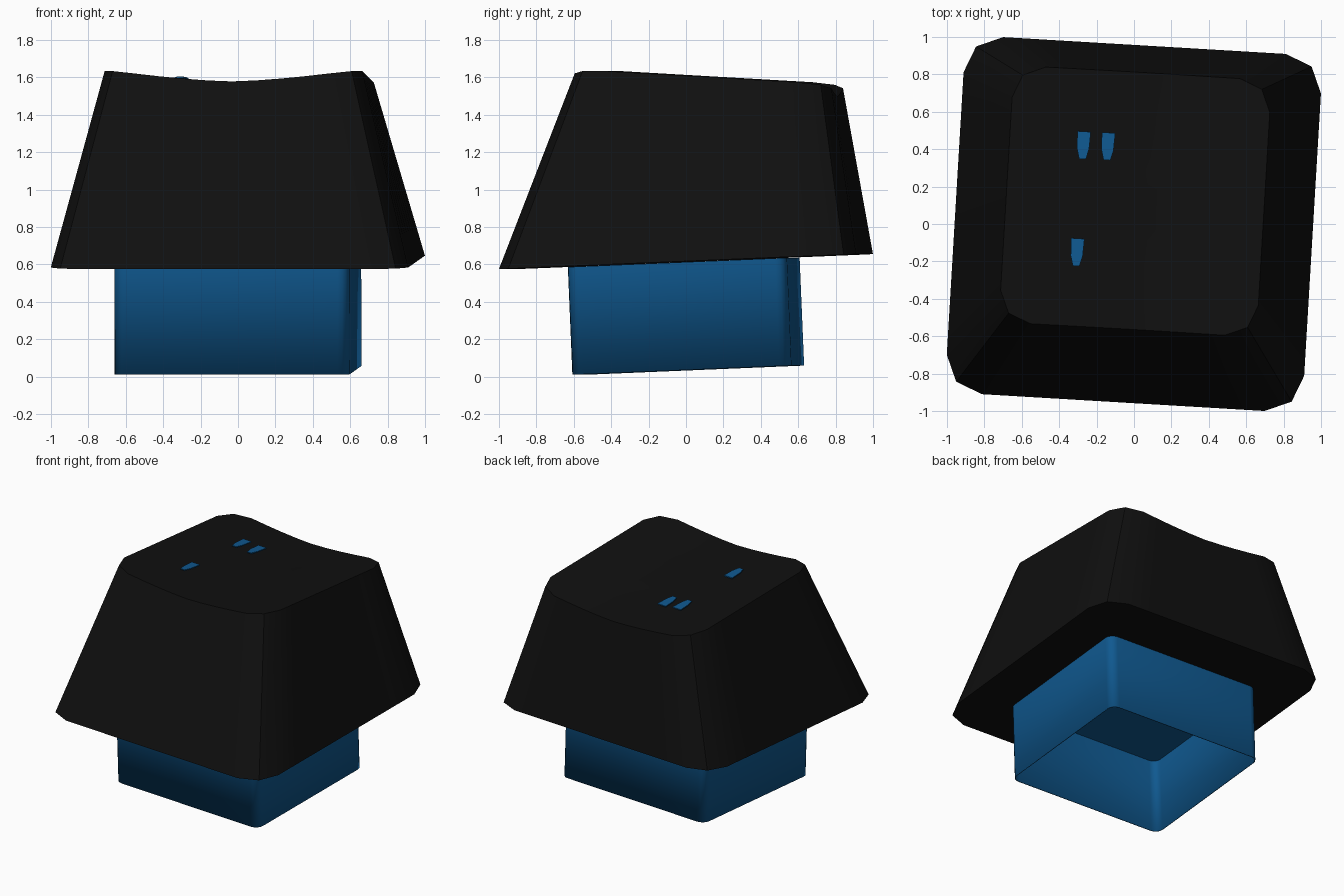
import bpy
import bmesh
from math import cos, sin, pi, radians
from mathutils import Matrix, Vector

if "Cube" in bpy.data.objects:
    bpy.data.objects.remove(bpy.data.objects["Cube"])

# The whole model is slightly turned and tilted
POSE = (Matrix.Translation((0, 0.012, 0.035))
        @ Matrix.Rotation(radians(-3.4), 4, 'Z')
        @ Matrix.Rotation(radians(2.4), 4, 'X'))
RIM = 0.58


def material(name, colour):
    mat = bpy.data.materials.new(name)
    mat.use_nodes = True
    mat.diffuse_color = colour
    bsdf = mat.node_tree.nodes["Principled BSDF"]
    bsdf.inputs["Base Color"].default_value = colour
    bsdf.inputs["Roughness"].default_value = 0.6
    return mat


BLACK = material("matte black", (0.005, 0.005, 0.005, 1))
BLUE = material("deep blue", (0.005, 0.1, 0.28, 1))


def outline(hx, hy, r, cy=0, corner=2, side=8):
    """Rounded rectangle with evenly divided sides, counter-clockwise."""
    arcs = []
    for q, (sx, sy) in enumerate([(1, 1), (-1, 1), (-1, -1), (1, -1)]):
        centre = Vector((sx * (hx - r), cy + sy * (hy - r)))
        angles = [(q + i / corner) * pi / 2 for i in range(corner + 1)]
        arcs.append([centre + r * Vector((cos(a), sin(a))) for a in angles])
    points = []
    for q, arc in enumerate(arcs):
        following = arcs[(q + 1) % 4][0]
        points += arc
        points += [arc[-1].lerp(following, i / side) for i in range(1, side)]
    return points


def loft(bm, rings):
    """Join rings of points with quads and return the vertex rings."""
    loops = [[bm.verts.new(p) for p in ring] for ring in rings]
    for a, b in zip(loops, loops[1:]):
        n = len(a)
        for i in range(n):
            j = (i + 1) % n
            bm.faces.new((a[i], a[j], b[j], b[i]))
    return loops


def finish(name, bm, mat, smooth=True):
    bmesh.ops.recalc_face_normals(bm, faces=bm.faces)
    mesh = bpy.data.meshes.new(name)
    bm.to_mesh(mesh)
    bm.free()
    mesh.materials.append(mat)
    obj = bpy.data.objects.new(name, mesh)
    bpy.context.collection.objects.link(obj)
    obj.matrix_world = POSE
    if smooth:
        bpy.ops.object.select_all(action='DESELECT')
        obj.select_set(True)
        bpy.context.view_layer.objects.active = obj
        bpy.ops.object.shade_smooth_by_angle(angle=radians(35))
    return obj


def top_height(x, y):
    """Sloping top with a trough running front to back."""
    return 1.58 - 0.1 * y - 0.065 * (1 - min(1, abs(x) / 0.69) ** 1.5)


# Tapered cap: flat underside, straight walls, dished top
bm = bmesh.new()
top_y = 0.175
edge = outline(0.69, 0.685, 0.17, top_y)
rings = [[(p.x, p.y, RIM) for p in outline(0.957, 0.957, 0.2, 0.012)]]
for scale in (1, 0.75, 0.5, 0.25):
    ring = []
    for p in edge:
        x, y = p.x * scale, top_y + (p.y - top_y) * scale
        ring.append((x, y, top_height(x, y)))
    rings.append(ring)
loops = loft(bm, rings)
bm.faces.new(loops[0])
middle = bm.verts.new((0, top_y, top_height(0, top_y)))
inner = loops[-1]
for i, v in enumerate(inner):
    bm.faces.new((v, inner[(i + 1) % len(inner)], middle))
finish("cap", bm, BLACK)

# Hollow base, open underneath
bm = bmesh.new()
wall = outline(0.63, 0.587, 0.06, corner=4, side=1)
loops = loft(bm, [[(p.x, p.y, z) for p in wall] for z in (0, RIM - 0.004)])
bm.faces.new(loops[-1])
base = finish("base", bm, BLUE)
shell = base.modifiers.new("thin wall", 'SOLIDIFY')
shell.thickness = 0.006

# Tapered marks on the top
MARK = [(-0.036, 0.073), (-0.032, -0.02), (-0.018, -0.073),
        (0.018, -0.073), (0.032, -0.02), (0.036, 0.073)]
places = {"mark_back_right": (-0.295, 0.456),
          "mark_back_left": (-0.164, 0.457),
          "mark_front": (-0.295, -0.115)}
for name, (cx, cy) in places.items():
    bm = bmesh.new()
    rings = [[(cx + x, cy + y, top_height(cx, cy + y) + lift) for x, y in MARK]
             for lift in (0.018, 0.026)]
    for loop in loft(bm, rings):
        bm.faces.new(loop)
    finish(name, bm, BLUE, smooth=False)
